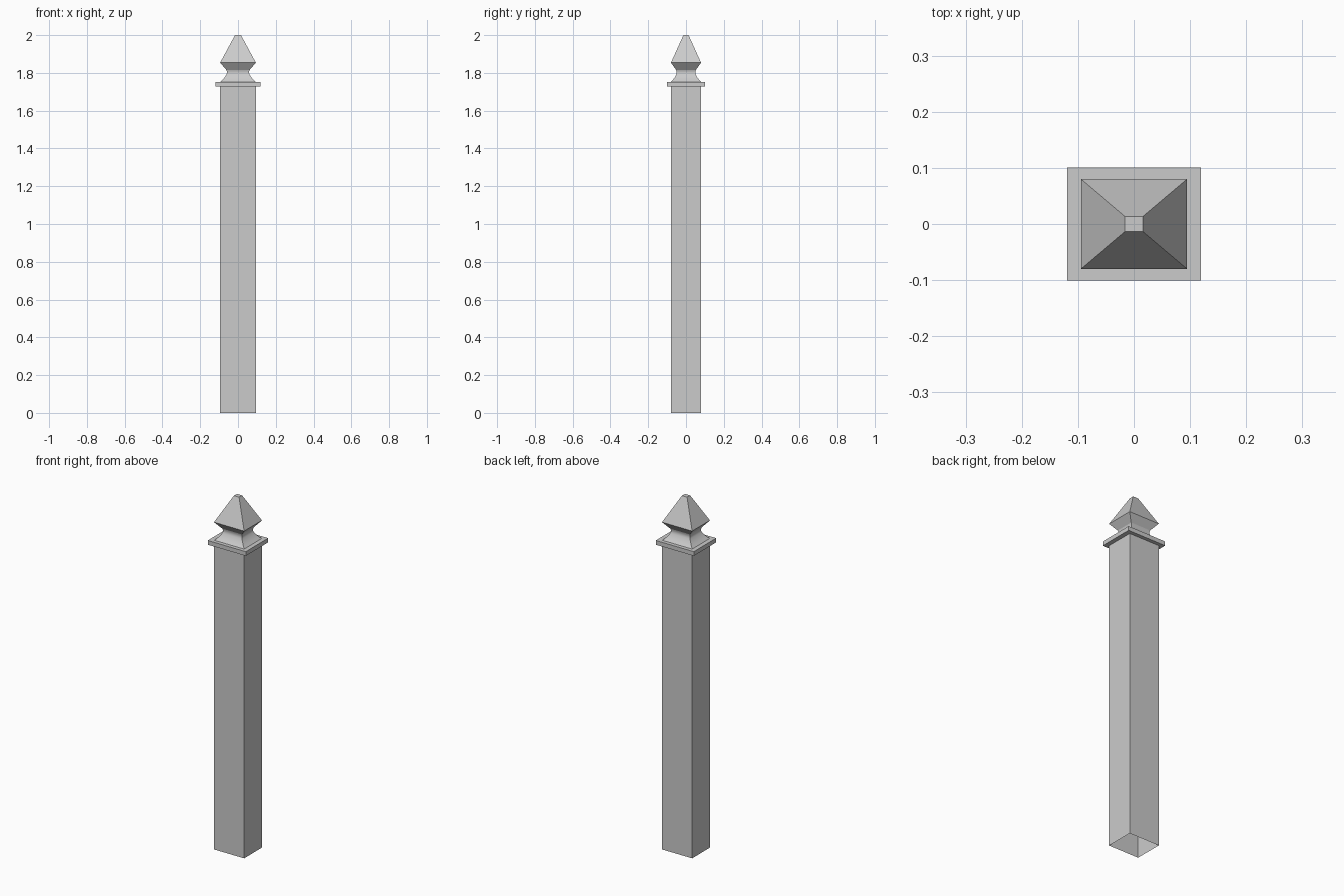
import bpy, bmesh, math

if "Cube" in bpy.data.objects:
    bpy.data.objects.remove(bpy.data.objects["Cube"])

RATIO = 0.845  # depth / width of every section


def loft(name, profile, cap_bottom, cap_top, smooth=False):
    """Stack rectangular sections from (half width, z) pairs."""
    bm = bmesh.new()
    rings = []
    for w, z in profile:
        d = w * RATIO
        rings.append([bm.verts.new((sx * w, sy * d, z))
                      for sx, sy in ((-1, -1), (1, -1), (1, 1), (-1, 1))])
    for lo, hi in zip(rings, rings[1:]):
        for i in range(4):
            j = (i + 1) % 4
            bm.faces.new((lo[i], lo[j], hi[j], hi[i]))
    if cap_bottom:
        bm.faces.new(rings[0][::-1])
    if cap_top:
        bm.faces.new(rings[-1])
    mesh = bpy.data.meshes.new(name)
    bm.to_mesh(mesh)
    bm.free()
    obj = bpy.data.objects.new(name, mesh)
    bpy.context.collection.objects.link(obj)
    if smooth:
        bpy.ops.object.select_all(action='DESELECT')
        obj.select_set(True)
        bpy.context.view_layer.objects.active = obj
        bpy.ops.object.shade_smooth_by_angle(angle=math.radians(30))
    return obj


# Shaft, open underneath
loft("post_shaft", [(0.0945, 0), (0.0945, 1.728)], False, False)

# Overhanging flat plate
loft("cap_plate", [(0.119, 1.728), (0.119, 1.752)], True, True)

# Concave flared foot and neck of the finial
loft("finial_neck", [(0.094, 1.752), (0.082, 1.763), (0.071, 1.776),
                     (0.062, 1.79), (0.059, 1.798), (0.059, 1.808),
                     (0.062, 1.816)], False, False, True)

# Pointed head with undercut and small flat tip
loft("finial_head", [(0.062, 1.816), (0.0945, 1.854), (0.016, 2.0)], False, True)
